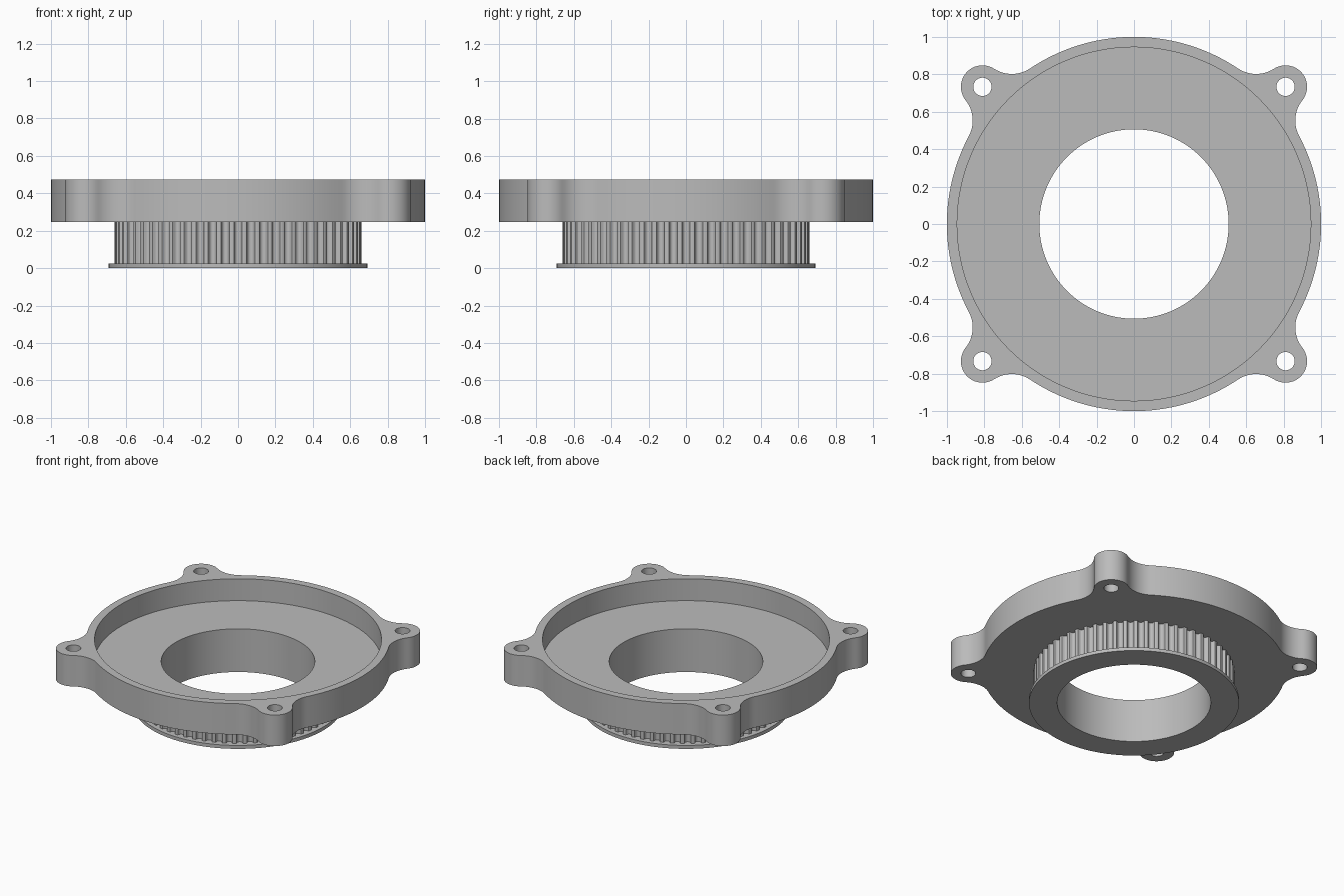
import bpy, bmesh, math
from math import sin, cos, pi, atan2, hypot

if "Cube" in bpy.data.objects:
    bpy.data.objects.remove(bpy.data.objects["Cube"])

metal = bpy.data.materials.new("plain_grey")
metal.diffuse_color = (0.5, 0.5, 0.5, 1)
metal.use_nodes = True
metal.node_tree.nodes["Principled BSDF"].inputs["Base Color"].default_value = metal.diffuse_color

BOLT = (0.81, 0.733)      # bolt hole position in one quadrant
BOSS_R, FILLET_R = 0.115, 0.175
TEETH, PULLEY_R = 60, 0.661


def arc(c, r, a0, a1, n, ccw=True):
    d = (a1 - a0) % (2 * pi)
    if not ccw:
        d -= 2 * pi
    return [(c[0] + r * cos(a0 + d * i / n), c[1] + r * sin(a0 + d * i / n)) for i in range(n + 1)]


def circle(r, n=128, c=(0, 0)):
    return [(c[0] + r * cos(2 * pi * i / n), c[1] + r * sin(2 * pi * i / n)) for i in range(n)]


def prism(name, points, z0, z1):
    """Extrude a closed outline from z0 to z1."""
    bm = bmesh.new()
    face = bm.faces.new([bm.verts.new((x, y, z0)) for x, y in points])
    top = bmesh.ops.extrude_face_region(bm, geom=[face])["geom"]
    bmesh.ops.translate(bm, vec=(0, 0, z1 - z0), verts=[v for v in top if isinstance(v, bmesh.types.BMVert)])
    bmesh.ops.recalc_face_normals(bm, faces=bm.faces)
    mesh = bpy.data.meshes.new(name)
    bm.to_mesh(mesh)
    bm.free()
    mesh.materials.append(metal)
    ob = bpy.data.objects.new(name, mesh)
    bpy.context.collection.objects.link(ob)
    return ob


def combine(target, other, operation):
    """Apply a boolean and remove the helper."""
    bpy.context.view_layer.objects.active = target
    mod = target.modifiers.new("cut", 'BOOLEAN')
    mod.operation, mod.solver, mod.object = operation, 'EXACT', other
    bpy.ops.object.modifier_apply(modifier=mod.name)
    bpy.data.objects.remove(other)


def housing_outline():
    """Round body with four filleted bolt bosses, mirrored from one quadrant."""
    d, a = hypot(*BOLT), atan2(BOLT[1], BOLT[0])
    big, small = 1 + FILLET_R, BOSS_R + FILLET_R
    phi = math.acos((big**2 + d**2 - small**2) / (2 * big * d))
    lo, hi = a - phi, a + phi
    f1, f2 = [(big * cos(t), big * sin(t)) for t in (lo, hi)]
    b1 = atan2(f1[1] - BOLT[1], f1[0] - BOLT[0])
    b2 = atan2(f2[1] - BOLT[1], f2[0] - BOLT[0])
    q = arc((0, 0), 1, 0, lo, 12)
    q += arc(f1, FILLET_R, lo + pi, b1 + pi, 12, False)[1:]
    q += arc(BOLT, BOSS_R, b1, b2, 24)[1:]
    q += arc(f2, FILLET_R, b2 + pi, hi + pi, 12, False)[1:]
    q += arc((0, 0), 1, hi, pi / 2, 14)[1:]
    half = q + [(-x, y) for x, y in reversed(q)][1:]
    return half + [(x, -y) for x, y in reversed(half)][1:-1]


def pulley_outline():
    """Toothed belt profile: rounded grooves between narrow lands."""
    groove = [(-0.0262, 0), (-0.0225, 0.0015), (-0.0192, 0.0083), (-0.0164, 0.0175),
              (-0.0118, 0.0230), (-0.0065, 0.0258), (0, 0.0268)]
    groove += [(-x, h) for x, h in reversed(groove[:-1])]
    pts = []
    for i in range(TEETH):
        t = 2 * pi * i / TEETH
        for s, h in groove:
            r = math.sqrt(PULLEY_R**2 - s * s) - h
            pts.append((r * cos(t) - s * sin(t), r * sin(t) + s * cos(t)))
    return pts


# Housing, toothed belt drum and retaining flange form one casting
body = prism("pulley_housing", housing_outline(), 0.248, 0.473)
combine(body, prism("belt_drum", pulley_outline(), 0.012, 0.28), 'UNION')
combine(body, prism("flange", circle(0.692), 0, 0.025), 'UNION')

# Shallow recess, through bore and bolt holes
combine(body, prism("recess", circle(0.945), 0.314, 0.6), 'DIFFERENCE')
combine(body, prism("bore", circle(0.506), -0.1, 0.6), 'DIFFERENCE')
for sx in (-1, 1):
    for sy in (-1, 1):
        hole = circle(0.049, 32, (sx * BOLT[0], sy * BOLT[1]))
        combine(body, prism("bolt_hole", hole, 0.1, 0.6), 'DIFFERENCE')

bpy.ops.object.select_all(action='DESELECT')
body.select_set(True)
bpy.context.view_layer.objects.active = body
bpy.ops.object.shade_smooth_by_angle(angle=math.radians(25))
